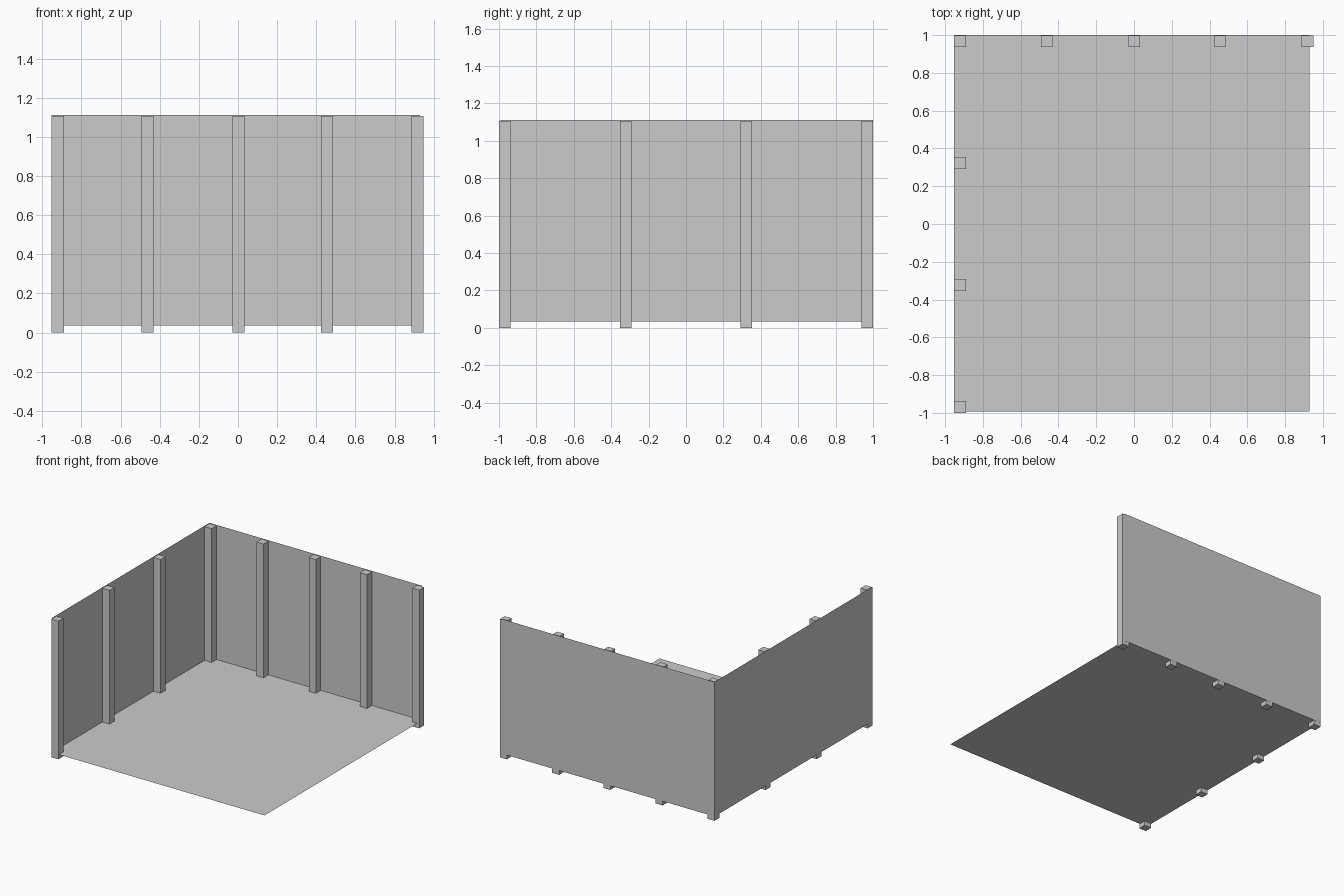
import bpy

if "Cube" in bpy.data.objects:
    bpy.data.objects.remove(bpy.data.objects["Cube"])

FLOOR_Z, WALL_TOP, POST_TOP = 0.035, 1.112, 1.106
LEFT, RIGHT, FRONT, BACK = -0.953, 0.93, -0.993, 1.0
POST = 0.062


def make_mesh(name, verts, faces):
    mesh = bpy.data.meshes.new(name)
    mesh.from_pydata(verts, [], faces)
    obj = bpy.data.objects.new(name, mesh)
    bpy.context.collection.objects.link(obj)
    return obj


def sheet(name, corners):
    return make_mesh(name, corners, [(0, 1, 2, 3)])


def post(name, x, y):
    bpy.ops.mesh.primitive_cube_add(size=1, location=(x, y, POST_TOP / 2))
    obj = bpy.context.object
    obj.name = name
    obj.scale = (POST, POST, POST_TOP)


# Thin floor and the two thin wall panels
sheet("floor", [(LEFT, FRONT, FLOOR_Z), (RIGHT, FRONT, FLOOR_Z),
                (RIGHT, BACK, FLOOR_Z), (LEFT, BACK, FLOOR_Z)])
sheet("back_wall", [(LEFT, BACK, FLOOR_Z), (RIGHT, BACK, FLOOR_Z),
                    (RIGHT, BACK, WALL_TOP), (LEFT, BACK, WALL_TOP)])
sheet("left_wall", [(LEFT, FRONT, FLOOR_Z), (LEFT, BACK, FLOOR_Z),
                    (LEFT, BACK, WALL_TOP), (LEFT, FRONT, WALL_TOP)])

# Posts along the back wall, including both corners
for i, x in enumerate((-0.921, -0.462, 0.002, 0.455, 0.918)):
    post(f"back_post_{i + 1}", x, 0.968)

# Posts along the left wall
for i, y in enumerate((-0.969, -0.323, 0.323)):
    post(f"left_post_{i + 1}", -0.921, y)
